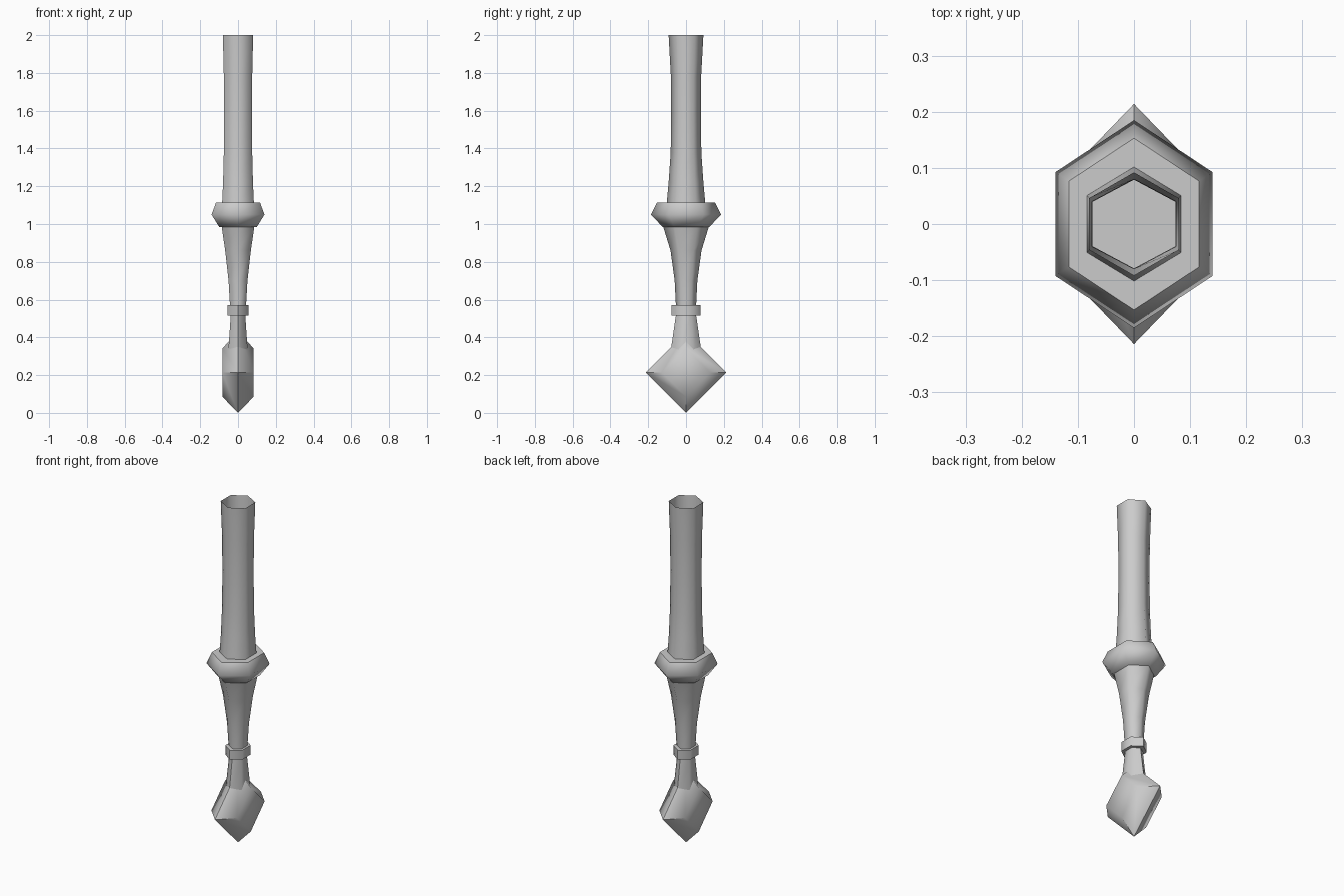
import bpy
import bmesh
import math

cube = bpy.data.objects.get("Cube")
if cube:
    bpy.data.objects.remove(cube, do_unlink=True)

# One plain grey for the whole model
grey = bpy.data.materials.new("plain grey")
grey.use_nodes = True
grey.diffuse_color = (0.6, 0.6, 0.6, 1)
grey.node_tree.nodes["Principled BSDF"].inputs["Base Color"].default_value = grey.diffuse_color


def finish(name, bm):
    """Turn a bmesh into a smooth-shaded object with sharp hard edges."""
    bmesh.ops.recalc_face_normals(bm, faces=bm.faces)
    mesh = bpy.data.meshes.new(name)
    bm.to_mesh(mesh)
    bm.free()
    mesh.materials.append(grey)
    obj = bpy.data.objects.new(name, mesh)
    bpy.context.collection.objects.link(obj)
    bpy.ops.object.select_all(action='DESELECT')
    obj.select_set(True)
    bpy.context.view_layer.objects.active = obj
    bpy.ops.object.shade_smooth_by_angle(angle=math.radians(65))
    return obj


def bridge(bm, lower, upper):
    n = len(lower)
    for i in range(n):
        j = (i + 1) % n
        bm.faces.new((lower[i], lower[j], upper[j], upper[i]))


def hex_loft(name, profile, capped=True):
    """Loft six-sided sections given as (z, half width, tip depth)."""
    bm = bmesh.new()
    rings = []
    for z, w, d in profile:
        s = d / 2
        outline = ((0, -d), (w, -s), (w, s), (0, d), (-w, s), (-w, -s))
        rings.append([bm.verts.new((x, y, z)) for x, y in outline])
    for lower, upper in zip(rings, rings[1:]):
        bridge(bm, lower, upper)
    if capped:
        bm.faces.new(rings[0])
        bm.faces.new(rings[-1])
    return finish(name, bm)


# Hollow upper shaft, open at the top
hex_loft("upper_shaft", [
    (1.11, 0.084, 0.102), (1.22, 0.079, 0.092), (1.38, 0.075, 0.081),
    (1.58, 0.074, 0.079), (1.78, 0.075, 0.080), (2.0, 0.080, 0.092)], capped=False)

# Wide collar between shaft and grip
hex_loft("collar", [(0.985, 0.10, 0.124), (1.05, 0.14, 0.185), (1.115, 0.116, 0.153)])

# Tapered grip
hex_loft("grip", [
    (0.56, 0.042, 0.053), (0.70, 0.050, 0.060),
    (0.86, 0.068, 0.082), (0.99, 0.087, 0.122)])

# Small ring under the grip
hex_loft("grip_ring", [(0.515, 0.055, 0.077), (0.57, 0.055, 0.077)])

# Flared stem running into the pommel
hex_loft("stem", [(0.28, 0.055, 0.088), (0.52, 0.038, 0.053)])

# Diamond pommel: a wide middle outline bevelled to a smaller flat on each side
bm = bmesh.new()
sections = []
for x, r in ((-0.083, 0.128), (0, 0.214), (0.083, 0.128)):
    sections.append([bm.verts.new((x, r * y, 0.214 + r * z))
                     for y, z in ((0, -1), (1, 0), (0, 1), (-1, 0))])
for first, second in zip(sections, sections[1:]):
    bridge(bm, first, second)
bm.faces.new(sections[0])
bm.faces.new(sections[-1])
finish("pommel", bm)
